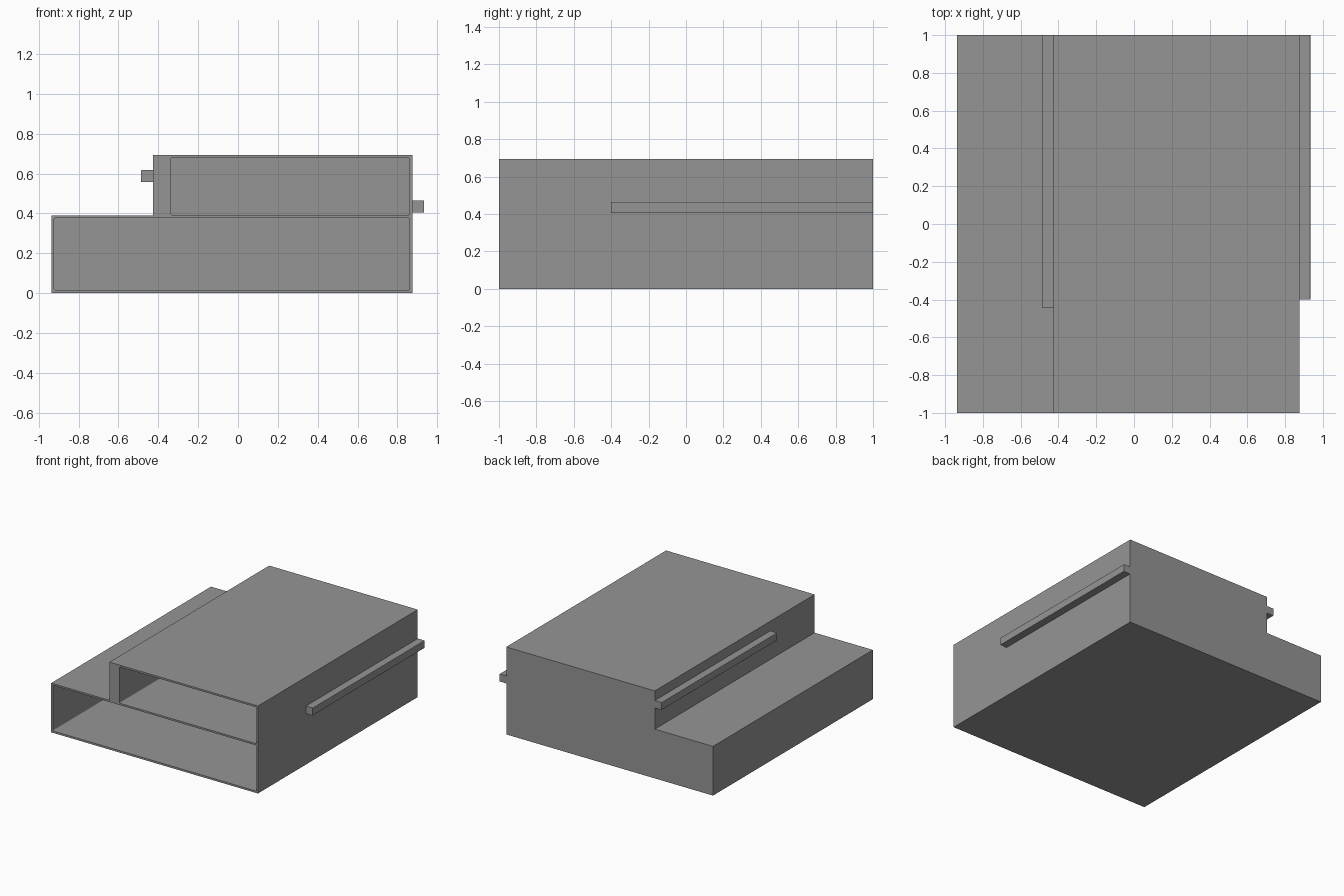
import bpy, bmesh

if "Cube" in bpy.data.objects:
    bpy.data.objects.remove(bpy.data.objects["Cube"])

grey = bpy.data.materials.new("plain grey")
grey.diffuse_color = (0.3, 0.3, 0.3, 1)
grey.use_nodes = True
grey.node_tree.nodes["Principled BSDF"].inputs["Base Color"].default_value = grey.diffuse_color


def prism(name, profile, y0, y1, radius=0):
    """Extrude an xz profile along y, optionally rounding its long edges."""
    bm = bmesh.new()
    face = bm.faces.new([bm.verts.new((x, y0, z)) for x, z in profile])
    ext = bmesh.ops.extrude_face_region(bm, geom=[face])
    for v in ext["geom"]:
        if isinstance(v, bmesh.types.BMVert):
            v.co.y = y1
    if radius:
        long_edges = [e for e in bm.edges
                      if abs(e.verts[0].co.y - e.verts[1].co.y) > 0.1]
        bmesh.ops.bevel(bm, geom=long_edges, offset=radius, segments=3,
                        profile=0.5, affect='EDGES')
    bmesh.ops.recalc_face_normals(bm, faces=bm.faces)
    mesh = bpy.data.meshes.new(name)
    bm.to_mesh(mesh)
    bm.free()
    mesh.materials.append(grey)
    ob = bpy.data.objects.new(name, mesh)
    bpy.context.collection.objects.link(ob)
    return ob


def box(name, x0, x1, z0, z1, y0, y1, radius=0):
    return prism(name, [(x0, z0), (x1, z0), (x1, z1), (x0, z1)], y0, y1, radius)


# Stepped housing, closed at the back
housing = prism("housing", [(-0.937, 0), (0.875, 0), (0.875, 0.693),
                            (-0.427, 0.693), (-0.427, 0.39), (-0.937, 0.39)], -1, 1)

# Two front compartments, cut out with slightly rounded corners
cutters = [
    box("lower_compartment_cutter", -0.923, 0.861, 0.015, 0.377, -1.1, 0.985, 0.008),
    box("upper_compartment_cutter", -0.338, 0.861, 0.391, 0.679, -1.1, 0.985, 0.008),
]
for cutter in cutters:
    cutter.hide_render = True
    cutter.hide_viewport = True
    mod = housing.modifiers.new(cutter.name, 'BOOLEAN')
    mod.operation = 'DIFFERENCE'
    mod.solver = 'EXACT'
    mod.object = cutter

# Side rails
box("left_rail", -0.487, -0.425, 0.557, 0.617, -0.445, 1, 0.004)
box("right_rail", 0.873, 0.935, 0.404, 0.464, -0.4, 1, 0.004)
